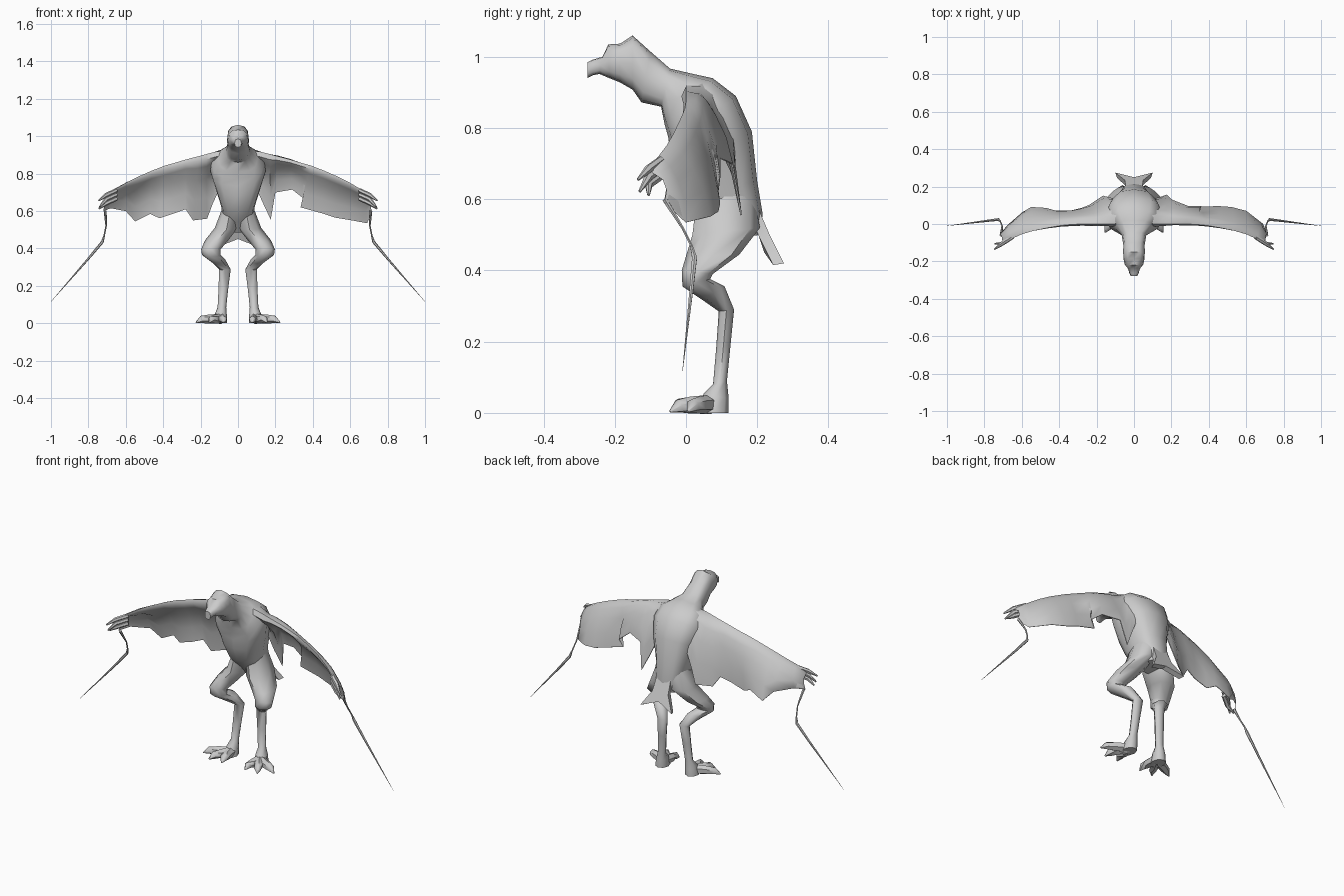
import bpy, bmesh, math
from mathutils import Vector

if "Cube" in bpy.data.objects:
    bpy.data.objects.remove(bpy.data.objects["Cube"], do_unlink=True)

grey = bpy.data.materials.new("plain_grey")
grey.use_nodes = True
COLOUR = (0.6, 0.6, 0.6, 1)
grey.diffuse_color = COLOUR
grey.node_tree.nodes["Principled BSDF"].inputs["Base Color"].default_value = COLOUR


def finish(name, bm, angle=55):
    bmesh.ops.recalc_face_normals(bm, faces=bm.faces)
    mesh = bpy.data.meshes.new(name)
    bm.to_mesh(mesh)
    bm.free()
    obj = bpy.data.objects.new(name, mesh)
    bpy.context.collection.objects.link(obj)
    mesh.materials.append(grey)
    bpy.ops.object.select_all(action='DESELECT')
    obj.select_set(True)
    bpy.context.view_layer.objects.active = obj
    bpy.ops.object.shade_smooth_by_angle(angle=math.radians(angle))
    return obj


def skin_rings(name, rings, angle=55):
    """Join equal rings of points into a closed surface."""
    bm = bmesh.new()
    loops = [[bm.verts.new(p) for p in ring] for ring in rings]
    n = len(loops[0])
    for a, b in zip(loops, loops[1:]):
        for i in range(n):
            j = (i + 1) % n
            bm.faces.new((a[i], a[j], b[j], b[i]))
    bm.faces.new(loops[0])
    bm.faces.new(loops[-1])
    return finish(name, bm, angle)


def squared(value, power):
    return math.copysign(abs(value) ** power, value)


def body_loft(name, sections, side=1, n=12, power=.75):
    """Each section: back y, z, front y, z, centre x, half width."""
    rings = []
    for by, bz, fy, fz, x, w in sections:
        back, front = Vector((0, by, bz)), Vector((0, fy, fz))
        mid, arm = (back + front) / 2, (back - front) / 2
        ring = []
        for i in range(n):
            a = math.tau * i / n
            p = mid + arm * squared(math.cos(a), power)
            p.x = side * (x + w * squared(math.sin(a), power))
            ring.append(p)
        rings.append(ring)
    return skin_rings(name, rings)


def tube(name, points, side=1, n=6):
    """Each point: x, y, z, radius."""
    path = [Vector((side * p[0], p[1], p[2])) for p in points]
    rings = []
    for i, c in enumerate(path):
        d = path[min(i + 1, len(path) - 1)] - path[max(i - 1, 0)]
        u = d.cross(Vector((0, 1, 0.01))).normalized()
        v = d.cross(u).normalized()
        r = points[i][3]
        rings.append([c + r * (u * math.cos(math.tau * k / n) + v * math.sin(math.tau * k / n))
                      for k in range(n)])
    return skin_rings(name, rings)


# Head, neck and torso in one skin
body_loft("body", [
    (-.277, .985, -.277, .94, 0, .018),
    (-.262, .992, -.262, .948, 0, .025),
    (-.235, 1.0, -.243, .952, 0, .032),
    (-.218, 1.035, -.215, .94, 0, .050),
    (-.185, 1.037, -.185, .928, 0, .056),
    (-.15, 1.06, -.15, .908, 0, .058),
    (-.10, 1.015, -.125, .872, 0, .057),
    (-.045, .967, -.07, .86, 0, .066),
    (.02, .952, -.06, .81, 0, .105),
    (.075, .94, -.05, .775, 0, .142),
    (.14, .89, -.045, .735, 0, .148),
    (.185, .79, -.04, .68, 0, .124),
    (.20, .65, -.01, .60, 0, .09),
    (.215, .56, .04, .545, 0, .08),
    (.21, .50, .09, .485, 0, .058)])

# Forked tail wedge
bm = bmesh.new()
outline = [(-.045, .205, .57), (.045, .205, .57), (.05, .235, .50), (.10, .275, .42),
           (0, .25, .455), (-.10, .275, .42), (-.05, .235, .50)]
outer = [bm.verts.new(p) for p in outline]
inner = [bm.verts.new((x * .9, y - .03, z - .005)) for x, y, z in outline]
bm.faces.new(outer)
bm.faces.new(inner)
for i in range(len(outline)):
    j = (i + 1) % len(outline)
    bm.faces.new((outer[i], outer[j], inner[j], inner[i]))
finish("tail", bm, 30)

# Wing leading edge: x, y, z, arm thickness
LEAD = [(.05, .005, .925, .045), (.12, 0, .917, .042), (.17, 0, .904, .036),
        (.21, 0, .893, .030), (.28, 0, .875, .026), (.34, -.003, .857, .024),
        (.39, -.008, .843, .022), (.46, -.02, .816, .02), (.54, -.037, .781, .018),
        (.60, -.055, .75, .016), (.66, -.082, .715, .014), (.70, -.10, .685, .010)]
# Ragged trailing edges, one per side
TRAIL = {
    "left": [(.09, .13, .74), (.135, .14, .64), (.175, .155, .555), (.20, .13, .70),
             (.29, .095, .715), (.36, .095, .66), (.335, .09, .62), (.45, .095, .588),
             (.52, .09, .565), (.60, .07, .552), (.69, 0, .535), (.715, -.06, .59)],
    "right": [(.09, .13, .74), (.135, .14, .64), (.165, .15, .56), (.24, .10, .55),
              (.28, .085, .61), (.34, .07, .588), (.42, .07, .562), (.47, .085, .585),
              (.55, .09, .545), (.60, .06, .60), (.68, -.01, .615), (.72, -.06, .60)]}
# Chord position and thickness share
CHORD = [(0, 0), (.06, .75), (.18, .8), (.4, .35), (.7, .15), (1, .06)]


def wing(label, side):
    rings = []
    for (lx, ly, lz, r), end in zip(LEAD, TRAIL[label]):
        lead, trail = Vector((lx, ly, lz)), Vector(end)
        chord = trail - lead
        back = Vector((0, -chord.z, chord.y)).normalized()
        bulge = max(.025, .058 - .14 * lx)  # fuller toward the shoulder
        upper, lower = [], []
        for t, share in CHORD:
            mid = lead + chord * t + back * (bulge * math.sin(math.pi * t))
            upper.append(mid + back * r * share)
            lower.append(mid - back * r * share)
        ring = upper + lower[:0:-1]
        rings.append([Vector((side * p.x, p.y, p.z)) for p in ring])
    skin_rings(label + "_wing", rings)


# Lower leg, thigh and ankle: back y, z, front y, z, x, half width
LEG = [(.185, .63, .03, .60, .042, .042), (.208, .52, .018, .50, .062, .062),
       (.15, .445, .0, .44, .115, .062), (.075, .39, -.012, .40, .145, .052),
       (.068, .376, -.01, .355, .143, .05), (.108, .356, .045, .318, .108, .042),
       (.135, .29, .092, .285, .070, .031), (.125, .19, .085, .185, .078, .026),
       (.115, .09, .076, .08, .086, .023), (.12, .04, .05, .055, .092, .032),
       (.12, 0, .03, 0, .095, .036)]
# Toe tip x, y
TOES = [(.075, -.045), (.155, -.045), (.225, .005)]
# Finger tip x, y, z
FINGERS = [(.745, -.135, .655), (.74, -.13, .622), (.745, -.105, .612)]

for label, side in (("left", 1), ("right", -1)):
    wing(label, side)
    body_loft(label + "_leg", LEG, side, 8, 1)
    for i, (tx, ty) in enumerate(TOES):
        base = Vector((.09, .07, .024))
        tip = Vector((tx, ty, .004))
        a, b = base.lerp(tip, .5), base.lerp(tip, .78)
        tube(f"{label}_toe_{i + 1}", [(*base, .027), (a.x, a.y, .022, .024),
                                      (b.x, b.y, .02, .02), (*tip, .003)], side)
    for i, (fx, fy, fz) in enumerate(FINGERS):
        tube(f"{label}_finger_{i + 1}", [(.65, -.07, .71 - i * .022, .012),
                                         (.705, -.105, .685 - i * .022, .012),
                                         (fx, fy, fz, .004)], side)
    # Long trailing streamer at the wing tip
    tube(label + "_streamer", [(.71, -.06, .60, .008), (.705, -.01, .52, .004),
                               (.715, .015, .47, .004), (.725, .024, .435, .008),
                               (.80, .015, .345, .006), (1.0, -.01, .115, .0005)], side)
